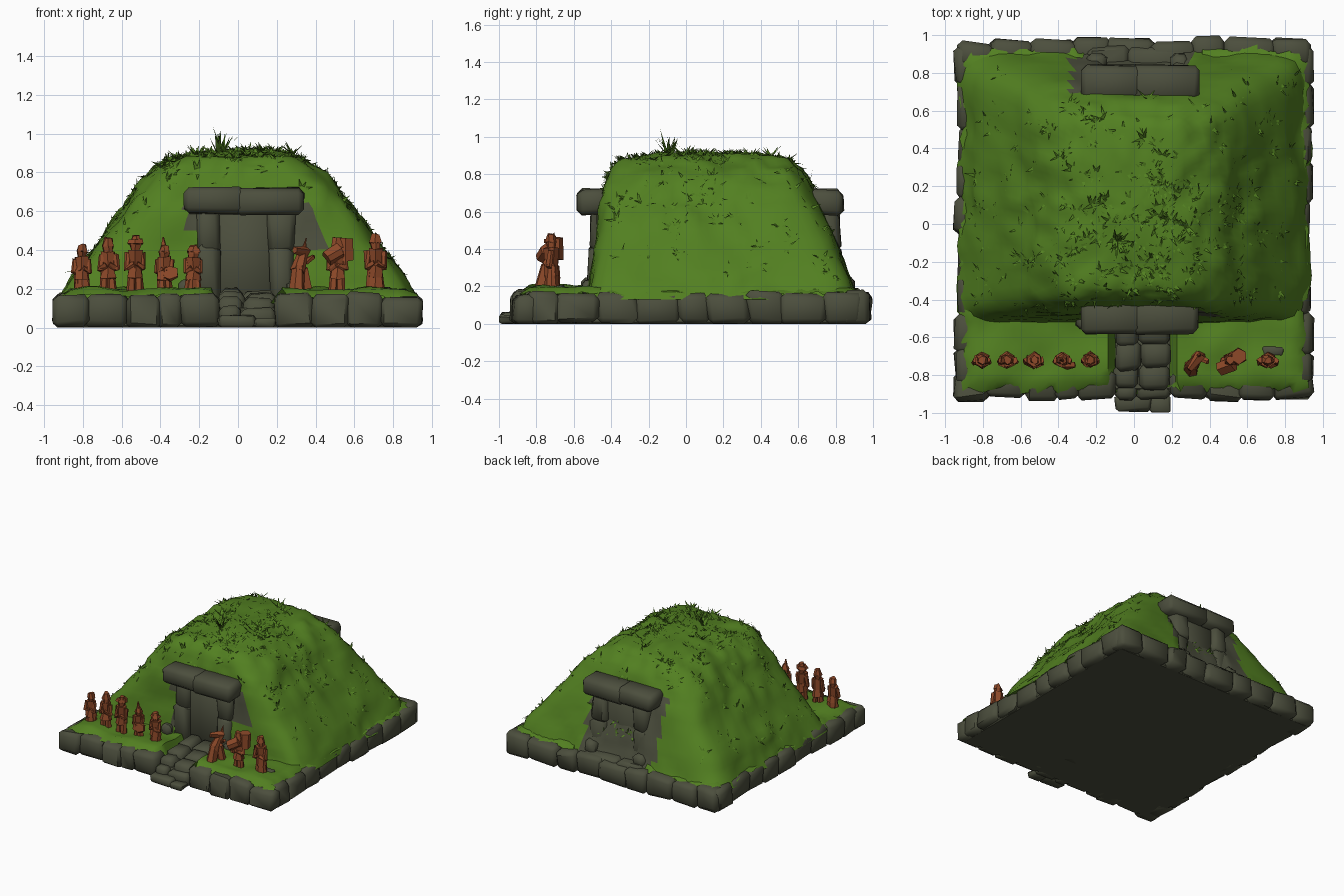
import bpy, bmesh, math, random
from mathutils import Vector, Matrix, noise
from mathutils.bvhtree import BVHTree

random.seed(7)
if "Cube" in bpy.data.objects:
    bpy.data.objects.remove(bpy.data.objects["Cube"])


def material(name, rgb):
    m = bpy.data.materials.new(name)
    m.use_nodes = True
    m.diffuse_color = (*rgb, 1)
    m.node_tree.nodes["Principled BSDF"].inputs["Base Color"].default_value = (*rgb, 1)
    return m


GRASS = material("grass green", (0.085, 0.215, 0.015))
STONE = material("mossy stone", (0.072, 0.077, 0.047))
CLAY = material("terracotta", (0.27, 0.067, 0.022))


def rnd(a):
    return random.uniform(-a, a)


def jitter(a):
    return Vector((rnd(a), rnd(a), rnd(a)))


def finish(name, bm, *mats, angle=None, recalc=True):
    if recalc:
        bmesh.ops.recalc_face_normals(bm, faces=bm.faces)
    mesh = bpy.data.meshes.new(name)
    bm.to_mesh(mesh)
    bm.free()
    for m in mats:
        mesh.materials.append(m)
    ob = bpy.data.objects.new(name, mesh)
    bpy.context.collection.objects.link(ob)
    if angle:
        bpy.ops.object.select_all(action='DESELECT')
        ob.select_set(True)
        bpy.context.view_layer.objects.active = ob
        bpy.ops.object.shade_smooth_by_angle(angle=math.radians(angle))


def stone(bm, x0, x1, y0, y1, z0, z1, rough=0.012, bevel=0.028):
    """Chipped block filling the given bounds."""
    tmp = bmesh.new()
    bmesh.ops.create_cube(tmp, size=1)
    size = Vector((x1 - x0, y1 - y0, z1 - z0))
    mid = Vector((x0 + x1, y0 + y1, z0 + z1)) / 2
    for v in tmp.verts:
        v.co = v.co * size + mid + jitter(rough)
    bmesh.ops.bevel(tmp, geom=tmp.edges[:], offset=min(bevel, min(size) * 0.25),
                    segments=1, affect='EDGES')
    for v in tmp.verts:
        v.co += jitter(rough * 0.4)
        v.co.z = max(v.co.z, 0)
    mesh = bpy.data.meshes.new("tmp")
    tmp.to_mesh(mesh)
    tmp.free()
    bm.from_mesh(mesh)
    bpy.data.meshes.remove(mesh)


# Foundation and the ring of kerb stones, open at the front path
bm = bmesh.new()
stone(bm, -0.9, 0.9, -0.88, 0.92, 0, 0.1, 0, 0.01)
finish("foundation", bm, STONE)


def kerb_run(bm, start, end, count, place):
    cuts = [start + (end - start) * (i + (rnd(0.2) if 0 < i < count else 0)) / count
            for i in range(count + 1)]
    for a, b in zip(cuts, cuts[1:]):
        place(bm, a - 0.008, b + 0.008, rnd(0.015), 0.17 + rnd(0.008))


bm = bmesh.new()
front = lambda bm, a, b, j, h: stone(bm, a, b, -0.925 + j, -0.78, 0, h)
back = lambda bm, a, b, j, h: stone(bm, a, b, 0.84, 0.975 + j, 0, h)
kerb_run(bm, -0.94, -0.1, 5, front)
kerb_run(bm, 0.2, 0.94, 4, front)
kerb_run(bm, -0.93, 0.93, 9, back)
for s in (-1, 1):
    kerb_run(bm, -0.84, 0.93, 9, lambda bm, a, b, j, h: stone(
        bm, *sorted((s * 0.8, s * (0.94 + j))), a, b, 0, h))
finish("kerb_stones", bm, STONE, angle=50)

# Lawn lapping over the kerb, with a trough under the path
bm = bmesh.new()
bmesh.ops.create_grid(bm, x_segments=40, y_segments=40, size=1)
for v in bm.verts:
    edge = max(abs(v.co.x), abs(v.co.y)) > 0.99
    x, y = v.co.x * 0.91, v.co.y * 0.905 + 0.025
    z = 0.197 + 0.025 * noise.noise(Vector((x, y, 0)) * 6)
    if edge:
        x, y, z = x + rnd(0.022), y + rnd(0.022), 0.162 + rnd(0.012)
    if -0.1 < x < 0.19 and y < -0.45 or -0.25 < x < 0.32 and y > 0.84:
        z = 0.08
    v.co = (x, y, z)
finish("lawn", bm, GRASS, angle=60)

# Mound: rounded-square rings (height, half width, front y, back y, squareness)
RINGS = [(0.13, 0.93, -0.54, 0.92, 16), (0.20, 0.89, -0.52, 0.89, 14),
         (0.30, 0.83, -0.505, 0.855, 11), (0.45, 0.71, -0.48, 0.80, 9),
         (0.60, 0.60, -0.465, 0.735, 8), (0.72, 0.52, -0.44, 0.68, 7),
         (0.82, 0.42, -0.40, 0.62, 6), (0.88, 0.32, -0.34, 0.55, 5),
         (0.905, 0.18, -0.2, 0.38, 3), (0.915, 0.05, 0.02, 0.15, 2)]
SIDES = 112
bm = bmesh.new()
loops = []
for lo, hi in zip(RINGS, RINGS[1:] + [None]):
    for f in ((0, 0.33, 0.67) if hi else (0,)):
        z, w, y0, y1, n = [a + (b - a) * f for a, b in zip(lo, hi or lo)]
        loop = []
        for i in range(SIDES):
            a = math.tau * i / SIDES
            c, s = math.cos(a), math.sin(a)
            r = (abs(c) ** n + abs(s) ** n) ** (-1 / n)
            p = Vector((r * c * w, (y0 + y1) / 2 + r * s * (y1 - y0) / 2, z))
            bump = noise.noise(p * 5) * 0.03 + noise.noise(p * 11) * 0.022
            p += Vector((c * 0.8, s * 0.5, 0.6 if z > 0.5 else 0.1)) * bump
            if -0.16 < p.x < 0.25 and z < 0.64:
                p.y += 0.07 if s < 0 else -0.04
            loop.append(bm.verts.new(p))
        loops.append(loop)
for a, b in zip(loops, loops[1:]):
    for i in range(SIDES):
        j = (i + 1) % SIDES
        bm.faces.new((a[i], a[j], b[j], b[i]))
bm.faces.new(loops[-1])
bm.faces.new(loops[0][::-1])
# Bare stone shows around both portals
for f in bm.faces:
    x, y, z = f.calc_center_median()
    bare_front = y < -0.38 and z < 0.64 and (
        -0.22 < x < 0.29 or -0.27 < x < 0 and z > 0.52
        or z > 0.4 and 0 < x < 0.64 - z * 0.46)
    bare_back = y > 0.6 and z < 0.68 and -0.33 < x < 0.3
    f.material_index = int(bare_front or bare_back)
bmesh.ops.recalc_face_normals(bm, faces=bm.faces)
tree = BVHTree.FromBMesh(bm)
finish("mound", bm, GRASS, STONE, angle=50)


# Portals: two uprights, a lintel and a closing slab
def portal(name, y_front, y_back, lintel):
    bm = bmesh.new()
    d = 0.04 if y_front < 0 else -0.05
    for x0, x1 in ((-0.21, -0.09), (0.165, 0.285)):
        stone(bm, x0, x1, *sorted((y_front, y_back)), 0.12, 0.42, 0.015)
        stone(bm, x0 - 0.01, x1, *sorted((y_front + d * 0.2, y_back)), 0.39, 0.61, 0.015)
    stone(bm, -0.11, 0.18, *sorted((y_front + d, y_back)), 0.12, 0.6, 0.004)
    stone(bm, -0.28, 0.04, *lintel, 0.585, 0.72, 0.006)
    stone(bm, -0.02, 0.345, *lintel, 0.583, 0.718, 0.008)
    finish(name, bm, STONE, angle=50)


portal("front_portal", -0.52, -0.36, (-0.585, -0.4))
portal("back_portal", 0.83, 0.68, (0.66, 0.84))

# Stepped path, back threshold and loose rubble
bm = bmesh.new()
for y0, y1, h in ((-0.99, -0.9, 0.055), (-0.93, -0.84, 0.11), (-0.87, -0.74, 0.16),
                  (-0.77, -0.62, 0.185), (-0.65, -0.46, 0.2)):
    split = 0.05 + rnd(0.05)
    stone(bm, -0.1, split, y0 + rnd(0.008), y1, 0, h, 0.008)
    stone(bm, split, 0.19, y0 + rnd(0.008), y1, 0, h - 0.01, 0.008)
finish("path_steps", bm, STONE, angle=50)
bm = bmesh.new()
for x0, x1 in ((-0.25, -0.02), (-0.03, 0.31)):
    stone(bm, x0, x1, 0.78, 0.94, 0.05, 0.185)
for x, y, s in ((-0.26, -0.51, 0.045), (0.29, -0.51, 0.04), (-0.2, 0.85, 0.05),
                (0.24, 0.85, 0.05)):
    stone(bm, x - s, x + s, y - s, y + s, 0.15, 0.2 + s, 0.012)
stone(bm, 0.68, 0.79, -0.7, -0.65, 0.17, 0.207, 0.006)
finish("threshold_and_rubble", bm, STONE, angle=50)

# Grass tufts lying over the mound, thicker towards the crown
bm = bmesh.new()


def tuft(base, up, blades, length, lift, width=0.011):
    for _ in range(blades):
        across = up.cross(jitter(1)).normalized()
        d = (across + up * random.uniform(0.3, 1) * lift).normalized()
        side = d.cross(up).normalized() * width
        root = base - up * 0.008 + across * random.uniform(0, 0.012)
        tip = root + d * length * random.uniform(0.6, 1.1)
        bm.faces.new([bm.verts.new(p) for p in (root - side, root + side, tip)])


for i in range(230):
    if i < 90:
        x, y = random.gauss(0.06, 0.25), random.gauss(0.02, 0.22)
    else:
        x, y = rnd(0.85), random.uniform(-0.45, 0.82)
    hit, normal, _, _ = tree.ray_cast(Vector((x, y, 2)), Vector((0, 0, -1)))
    if hit and hit.z > 0.2:
        tuft(hit, normal, 5, 0.065, 0.7)
for x, y in ((-0.08, -0.1), (-0.1, -0.08)):
    tuft(Vector((x, y, 0.915)), Vector((0, 0, 1)), 9, 0.135, 3)
for x, y in ((0.12, 0.02), (0.2, 0.0), (0.28, -0.02), (-0.22, 0.1), (0.15, 0.35), (0.05, 0.45)):
    tuft(Vector((x, y, 0.905)), Vector((0, 0, 1)), 8, 0.08, 1.2)
finish("grass_tufts", bm, GRASS, recalc=False)


# Clay figures, carved from six-sided lofted limbs
def limb(bm, p0, p1, r0, r1):
    p0, p1 = Vector(p0), Vector(p1)
    axis = p1 - p0
    rot = axis.to_track_quat('Z', 'Y').to_matrix().to_4x4()
    made = bmesh.ops.create_cone(bm, cap_ends=True, segments=6, radius1=r0, radius2=r1,
                                 depth=axis.length,
                                 matrix=Matrix.Translation((p0 + p1) / 2) @ rot)
    for v in made["verts"]:
        v.co += jitter(0.006)


def figure(name, x, top, extras):
    bm = bmesh.new()
    k = (top - 0.19) / 0.265
    part = lambda a, b, r0, r1: limb(bm, [c * k for c in a], [c * k for c in b], r0, r1)
    for s in (-1, 1):
        part((s * 0.02, 0, -0.01), (s * 0.016, 0, 0.1), 0.025, 0.021)
        part((s * 0.034, 0, 0.18), (s * 0.04, -0.012, 0.1), 0.018, 0.015)
        part((s * 0.038, -0.012, 0.11), (s * 0.006, -0.03, 0.13), 0.014, 0.012)
    part((0, 0, 0.06), (0, 0, 0.12), 0.044, 0.032)
    part((0, 0, 0.11), (0, 0, 0.195), 0.033, 0.04)
    part((0, 0, 0.185), (0, 0, 0.225), 0.024, 0.032)
    part((0, 0, 0.22), (0, 0, 0.262), 0.033, 0.02)
    for e in extras:
        part(*e)
    for v in bm.verts:
        v.co += Vector((x, -0.72, 0.19))
    finish(name, bm, CLAY)


HAT = ((0, 0, 0.225), (0, 0, 0.245), 0.042, 0.036)
SPIKE = ((0, 0, 0.24), (-0.01, 0, 0.31), 0.016, 0.003)
SHIELD = ((0.035, -0.02, 0.1), (0.035, -0.045, 0.105), 0.042, 0.038)
SKIRT = ((0, 0, -0.01), (0, 0, 0.11), 0.043, 0.034)
PACK = ((0.04, 0.02, 0.15), (0.04, 0.02, 0.26), 0.045, 0.042)
BUNDLE = ((-0.05, -0.045, 0.16), (0.02, -0.02, 0.2), 0.038, 0.038)
LINEUP = [(-0.805, 0.43, [SKIRT]), (-0.67, 0.465, []), (-0.53, 0.475, [HAT]),
          (-0.38, 0.425, [SPIKE, SHIELD]), (-0.23, 0.425, [HAT, SKIRT]),
          (0.51, 0.465, [PACK, BUNDLE]), (0.71, 0.485, [SKIRT])]
for i, (x, top, extras) in enumerate(LINEUP):
    figure(f"clay_figure_{i + 1}", x, top, extras)

# Clay animal rearing up, with a pricked ear
bm = bmesh.new()
for p0, p1, r0, r1 in (((0.3, -0.77, 0.19), (0.31, -0.74, 0.31), 0.04, 0.035),
                       ((0.35, -0.7, 0.19), (0.33, -0.71, 0.3), 0.033, 0.03),
                       ((0.31, -0.75, 0.29), (0.34, -0.7, 0.39), 0.038, 0.024),
                       ((0.29, -0.77, 0.4), (0.35, -0.69, 0.39), 0.018, 0.028),
                       ((0.34, -0.7, 0.39), (0.35, -0.69, 0.46), 0.016, 0.005),
                       ((0.35, -0.71, 0.34), (0.39, -0.73, 0.37), 0.018, 0.012)):
    limb(bm, p0, p1, r0, r1)
finish("clay_animal", bm, CLAY)
